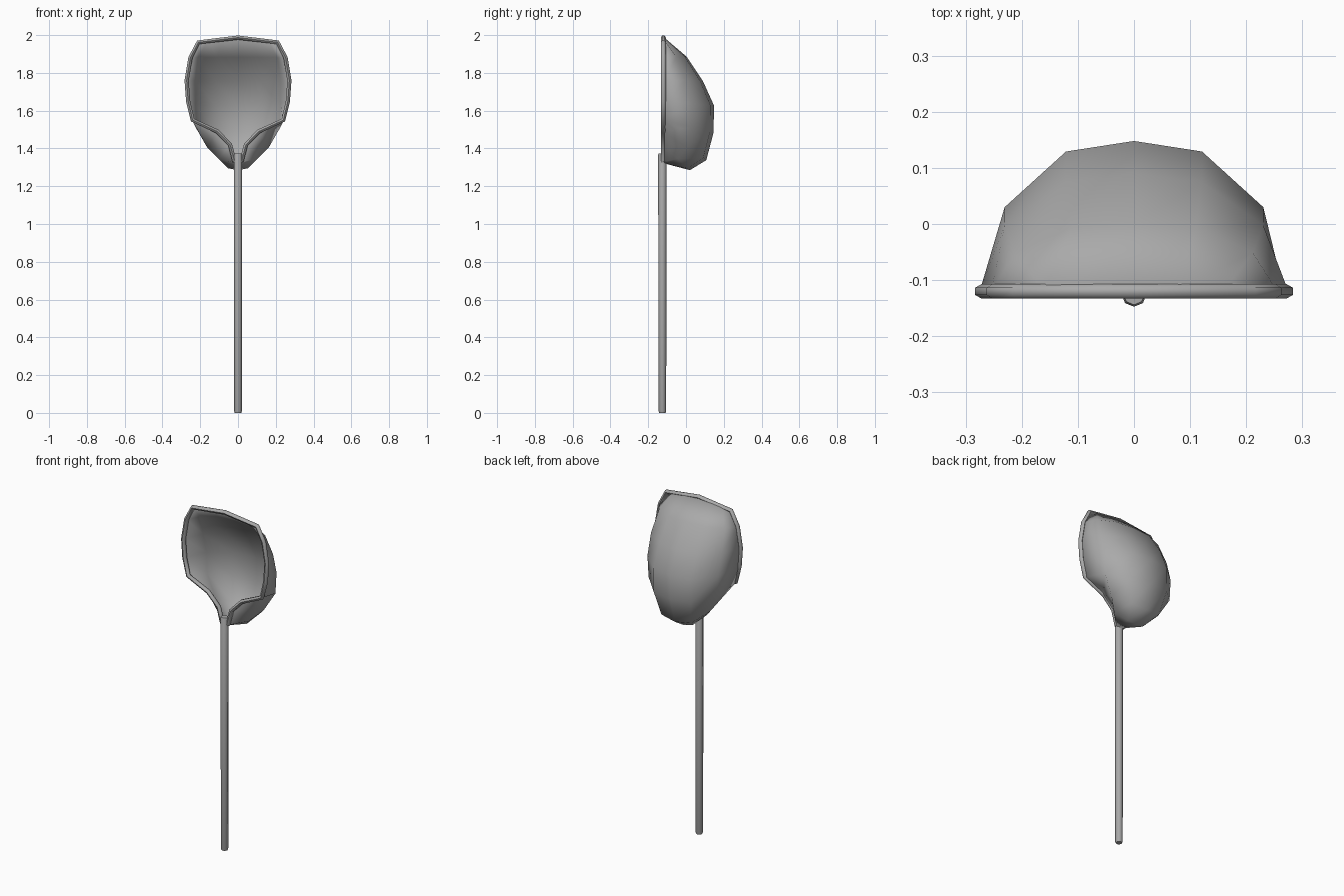
import bpy, bmesh, math

cube = bpy.data.objects.get("Cube")
if cube:
    bpy.data.objects.remove(cube, do_unlink=True)

# One grey metal for every part
metal = bpy.data.materials.new("grey metal")
metal.use_nodes = True
GREY = (0.4, 0.4, 0.4, 1)
metal.diffuse_color = GREY
metal.node_tree.nodes["Principled BSDF"].inputs["Base Color"].default_value = GREY


def finish(name, bm, angle):
    bmesh.ops.recalc_face_normals(bm, faces=bm.faces)
    mesh = bpy.data.meshes.new(name)
    bm.to_mesh(mesh)
    bm.free()
    mesh.materials.append(metal)
    obj = bpy.data.objects.new(name, mesh)
    bpy.context.collection.objects.link(obj)
    bpy.ops.object.select_all(action='DESELECT')
    obj.select_set(True)
    bpy.context.view_layer.objects.active = obj
    bpy.ops.object.shade_smooth_by_angle(angle=math.radians(angle))
    return obj


RIM_Y = -0.12
# Rows from lip to neck: rim x, rim z, spine y, spine z, inner x, outer x
rows = [
    (.21, 1.962, -.12, 1.987, .08, .16),
    (.252, 1.88, 0, 1.885, .11, .21),
    (.272, 1.76, .087, 1.755, .12, .228),
    (.264, 1.65, .145, 1.627, .12, .228),
    (.24, 1.55, .143, 1.485, .12, .222),
    (.11, 1.49, .105, 1.34, .095, .16),
    (.042, 1.42, .02, 1.288, .05, .1),
    (.018, 1.33, -.1, 1.32, .007, .014),
]

# Bowl: cross-sections lofted from rim to rim through the spine
bm = bmesh.new()
grid = []
for rx, rz, sy, sz, x1, x2 in rows:
    half = [(x1, .93), (x2, .56), (rx, 0)]
    section = [(-x, f) for x, f in reversed(half)] + [(0, 1)] + half
    grid.append([bm.verts.new((x, RIM_Y + (sy - RIM_Y) * f, rz + (sz - rz) * f))
                 for x, f in section])
for a, b in zip(grid, grid[1:]):
    for i in range(len(a) - 1):
        bm.faces.new((a[i], a[i + 1], b[i + 1], b[i]))
bowl = finish("bowl", bm, 75)
shell = bowl.modifiers.new("thickness", 'SOLIDIFY')
shell.thickness = 0.006
shell.offset = 0

# Rim: rounded wire swept along the bowl edge
side = [(r[0], r[1]) for r in rows]
path = [(-x, z) for x, z in reversed(side)] + [(0, 1.987)] + side
curve = bpy.data.curves.new("rim", 'CURVE')
curve.dimensions = '3D'
curve.bevel_depth = 0.0128
curve.bevel_resolution = 1
curve.use_fill_caps = True
spline = curve.splines.new('POLY')
spline.points.add(len(path) - 1)
for point, (x, z) in zip(spline.points, path):
    point.co = (x, RIM_Y, z, 1)
source = bpy.data.objects.new("rim path", curve)
bpy.context.collection.objects.link(source)
bm = bmesh.new()
bm.from_mesh(source.to_mesh())
source.to_mesh_clear()
bpy.data.objects.remove(source)
finish("rim", bm, 60)

# Handle: eight-sided rod with softened ends
bm = bmesh.new()
profile = [(.017, 0), (.02, .008), (.0225, 1.366), (.019, 1.374)]
rings = [[bm.verts.new((r * math.sin(k * math.pi / 4),
                        -.125 + r * math.cos(k * math.pi / 4), z))
          for k in range(8)] for r, z in profile]
for a, b in zip(rings, rings[1:]):
    for k in range(8):
        n = (k + 1) % 8
        bm.faces.new((a[k], a[n], b[n], b[k]))
bm.faces.new(rings[0])
bm.faces.new(rings[-1])
finish("handle", bm, 50)
